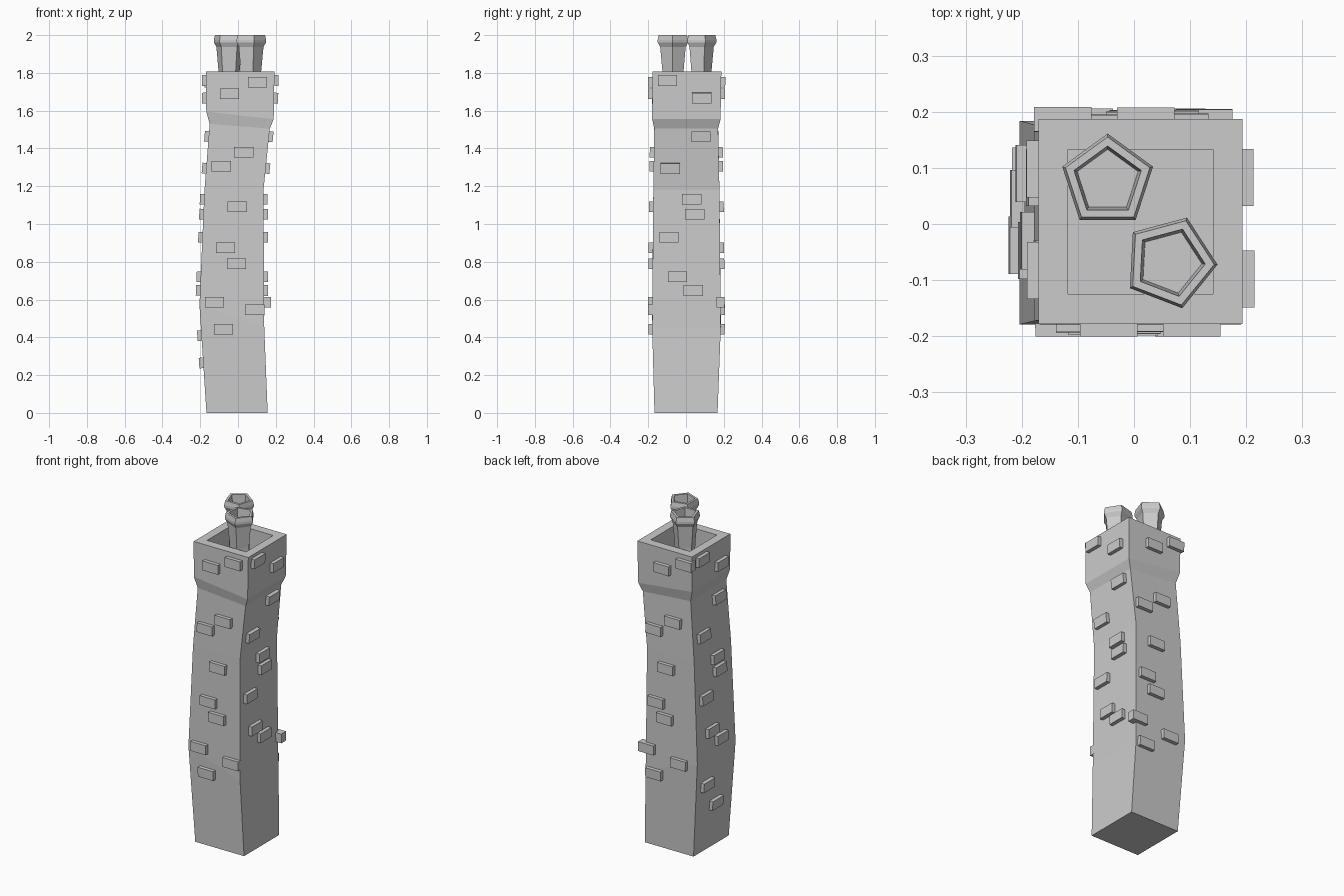
import bpy, bmesh, math
from mathutils import Vector, Matrix
from mathutils.bvhtree import BVHTree

cube = bpy.data.objects.get("Cube")
if cube:
    bpy.data.objects.remove(cube, do_unlink=True)

stone = bpy.data.materials.new("grey_stone")
stone.use_nodes = True
GREY = (0.6, 0.6, 0.6, 1)
stone.diffuse_color = GREY
stone.node_tree.nodes["Principled BSDF"].inputs["Base Color"].default_value = GREY


def add_object(name, bm):
    bmesh.ops.recalc_face_normals(bm, faces=bm.faces)
    mesh = bpy.data.meshes.new(name)
    bm.to_mesh(mesh)
    mesh.materials.append(stone)
    obj = bpy.data.objects.new(name, mesh)
    bpy.context.collection.objects.link(obj)
    return obj


def loft(bm, rings):
    """Skin a list of point rings and cap both ends."""
    loops = [[bm.verts.new(p) for p in ring] for ring in rings]
    for a, b in zip(loops, loops[1:]):
        n = len(a)
        for i in range(n):
            bm.faces.new((a[i], a[(i + 1) % n], b[(i + 1) % n], b[i]))
    bm.faces.new(loops[0][::-1])
    bm.faces.new(loops[-1])


def box_ring(x0, x1, y0, y1, z_left, z_right):
    return [(x0, y0, z_left), (x1, y0, z_right), (x1, y1, z_right), (x0, y1, z_left)]


# Crooked square stack with a flared, hollow top
stack = bmesh.new()
loft(stack, [
    box_ring(-.167, .157, -.167, .167, 0, 0),
    box_ring(-.204, .139, -.179, .184, .57, .45),
    box_ring(-.178, .135, -.173, .177, 1.17, 1.18),
    box_ring(-.15, .168, -.168, .17, 1.53, 1.505),
    box_ring(-.168, .189, -.179, .183, 1.595, 1.555),
    box_ring(-.17, .193, -.178, .187, 1.807, 1.807),
    box_ring(-.118, .141, -.125, .133, 1.807, 1.807),
    box_ring(-.118, .141, -.125, .133, 1.6, 1.6),
])
bmesh.ops.recalc_face_normals(stack, faces=stack.faces)
surface = BVHTree.FromBMesh(stack)
add_object("chimney_stack", stack)

# Raised bricks: (offset across the face, height), repeated on opposite sides
wide_pattern = [(-.045, 1.69), (.103, 1.75), (.03, 1.38), (-.088, 1.305), (-.004, 1.092),
                (-.066, .875), (-.008, .79), (-.125, .585), (.088, .545), (-.077, .443)]
side_pattern = [(-.098, 1.76), (.083, 1.667), (.08, 1.463), (-.083, 1.295), (.03, 1.13),
                (.047, 1.052), (-.09, .93), (-.045, .72), (.038, .648)]
faces = [
    ("front", Vector((0, -1, 0)), wide_pattern, 0),
    ("back", Vector((0, 1, 0)), wide_pattern, -.048),
    ("left", Vector((1, 0, 0)), side_pattern, 0),
    ("right", Vector((-1, 0, 0)), side_pattern + [(-.085, .41), (.01, .265)], 0),
]
for side, out, pattern, shift in faces:
    across = Vector((0, 0, 1)).cross(out)
    bm = bmesh.new()
    for offset, z in pattern:
        if z < 1.6:
            shift *= .5
        start = out + across * (offset - shift * .5) + Vector((0, 0, z))
        hit, normal, _, _ = surface.ray_cast(start, -out)
        up = normal.cross(across).normalized()
        frame = Matrix((across, up, normal)).transposed().to_4x4()
        size = Matrix.Diagonal((.102, .056, .044, 1))
        bmesh.ops.create_cube(bm, size=1, matrix=Matrix.Translation(hit) @ frame @ size)
    add_object(side + "_bricks", bm)

# Two five-sided chimney pots with thick hollow rims
pot_profile = [(.055, 1.6), (.059, 1.81), (.071, 1.938), (.085, 1.962),
               (.085, 1.975), (.079, 2), (.063, 2), (.057, 1.93)]
for name, cx, cy, turn in (("back_pot", -.047, .076, 90), ("front_pot", .064, -.068, -3)):
    pot = bmesh.new()
    angles = [math.radians(turn + 72 * i) for i in range(5)]
    loft(pot, [[(cx + r * math.cos(a), cy + r * math.sin(a), z) for a in angles]
               for r, z in pot_profile])
    add_object(name, pot)
